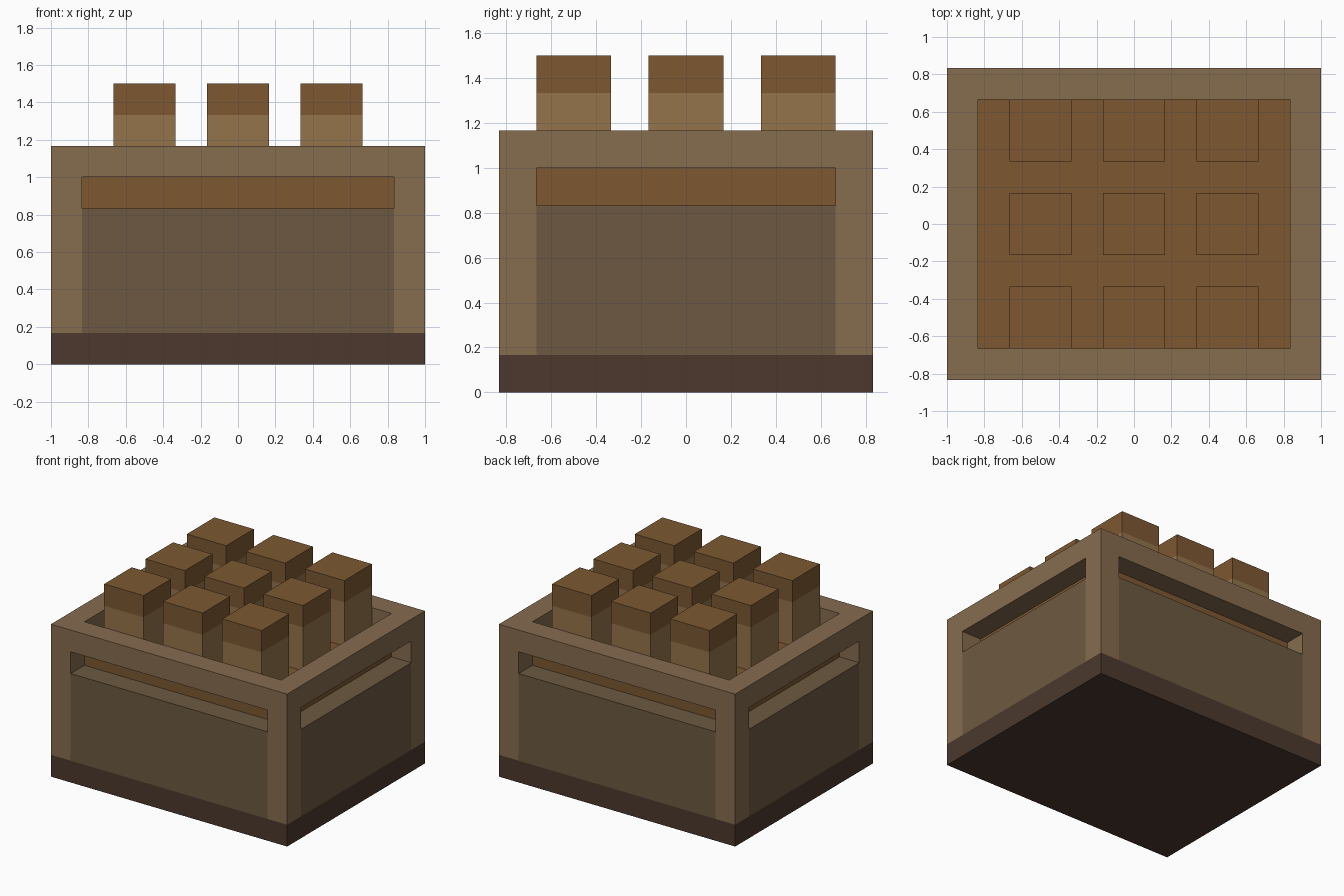
import bpy, bmesh
from itertools import product

if "Cube" in bpy.data.objects:
    bpy.data.objects.remove(bpy.data.objects["Cube"])

U = 1 / 6  # every dimension is a multiple of this module


def material(name, hex_code):
    def lin(c):
        return c / 12.92 if c <= 0.04045 else ((c + 0.055) / 1.055) ** 2.4
    m = bpy.data.materials.new(name)
    m.diffuse_color = [lin(int(hex_code[i:i + 2], 16) / 255) for i in (0, 2, 4)] + [1]
    m.use_nodes = True
    m.node_tree.nodes["Principled BSDF"].inputs["Base Color"].default_value = m.diffuse_color
    return m


def cells(name, xs, ys, zs, mat, solid=lambda i, j, k: True):
    """Welded solid made of the filled cells of an axis-aligned grid (in modules)."""
    axes = (xs, ys, zs)
    filled = {c for c in product(*(range(len(a) - 1) for a in axes)) if solid(*c)}
    bm = bmesh.new()
    verts = {}

    def vert(idx):
        if idx not in verts:
            verts[idx] = bm.verts.new([axes[a][idx[a]] * U for a in range(3)])
        return verts[idx]

    for c in filled:
        for a, side in product(range(3), (0, 1)):
            near = list(c)
            near[a] += 2 * side - 1
            if tuple(near) in filled:
                continue
            b, d = (a + 1) % 3, (a + 2) % 3
            ring = []
            for p, q in ((0, 0), (1, 0), (1, 1), (0, 1)):
                idx = list(c)
                idx[a] += side
                idx[b] += p
                idx[d] += q
                ring.append(vert(tuple(idx)))
            bm.faces.new(ring if side else ring[::-1])
    me = bpy.data.meshes.new(name)
    bm.to_mesh(me)
    bm.free()
    me.materials.append(mat)
    ob = bpy.data.objects.new(name, me)
    bpy.context.collection.objects.link(ob)
    return ob


base_mat = material("dark_wood", "4c392e")
frame_mat = material("frame_wood", "866c4f")
panel_mat = material("panel_wood", "6d5941")
brown_mat = material("brown", "7d5832")
stem_mat = material("light_brown", "95744c")

XS, YS = (-6, -5, 5, 6), (-5, -4, 4, 5)

# Base slab
cells("base", (-6, 6), (-5, 5), (0, 1), base_mat)

# Corner posts joined to the top rim
cells("frame", XS, YS, (1, 6, 7), frame_mat,
      lambda i, j, k: (i != 1 and j != 1) or (k == 1 and (i, j) != (1, 1)))

# Side panels, leaving a slot below the rim
for s, x, y in ((-1, "left", "front"), (1, "right", "back")):
    cells(y + "_panel", (-5, 5), sorted((4 * s, 5 * s)), (1, 5), panel_mat)
    cells(x + "_panel", sorted((5 * s, 6 * s)), (-4, 4), (1, 5), panel_mat)

# Inner filling seen through the slots and from above
cells("filling", (-5, 5), (-4, 4), (1, 6), brown_mat)

# Three by three pegs with darker tips
for cx, cy in product((-3, 0, 3), repeat=2):
    px, py = (cx - 1, cx + 1), (cy - 1, cy + 1)
    cells("peg_stem", px, py, (6, 8), stem_mat)
    cells("peg_tip", px, py, (8, 9), brown_mat)
